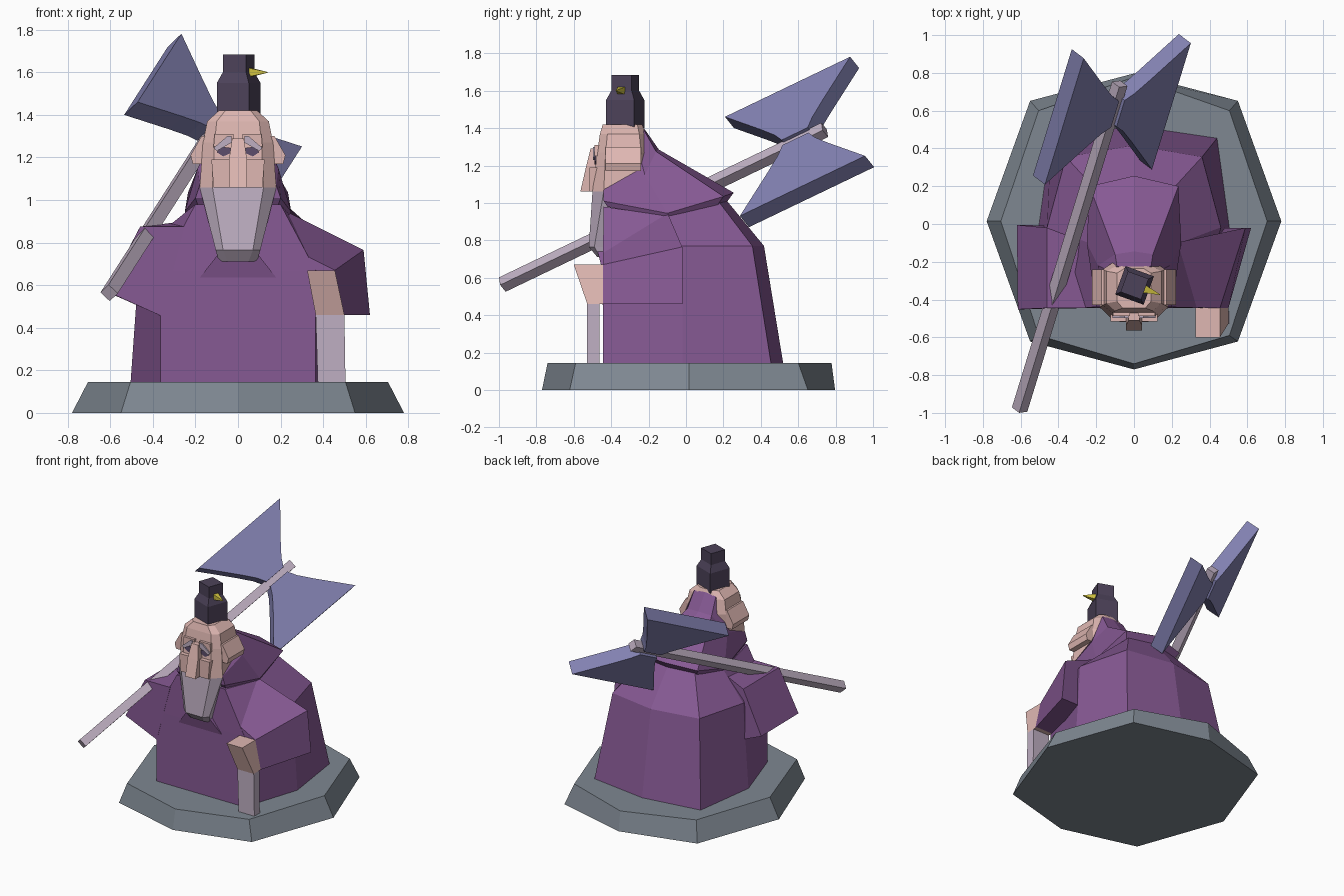
import bpy, bmesh, math
from mathutils import Vector, Matrix

if "Cube" in bpy.data.objects:
    bpy.data.objects.remove(bpy.data.objects["Cube"])


def mat(name, r, g, b):
    m = bpy.data.materials.new(name)
    m.diffuse_color = (r, g, b, 1)
    m.use_nodes = True
    m.node_tree.nodes["Principled BSDF"].inputs["Base Color"].default_value = m.diffuse_color
    return m


STONE = mat("slate_stone", .21, .245, .285)
ROBE = mat("purple_cloth", .24, .10, .295)
STEEL = mat("blue_steel", .225, .22, .44)
LILAC = mat("pale_lilac", .52, .43, .54)
SKIN = mat("skin", .74, .475, .445)
FEATHER = mat("dark_feather", .073, .055, .10)
YELLOW = mat("beak_yellow", .62, .53, .05)
IRIS = mat("eye_purple", .11, .075, .15)


def finish(name, bm, material):
    bmesh.ops.recalc_face_normals(bm, faces=bm.faces)
    me = bpy.data.meshes.new(name)
    bm.to_mesh(me)
    bm.free()
    me.materials.append(material)
    ob = bpy.data.objects.new(name, me)
    bpy.context.collection.objects.link(ob)
    return ob


def loft(name, rings, material):
    """Skin equal-length rings of points and cap both ends."""
    bm = bmesh.new()
    rows = [[bm.verts.new(p) for p in ring] for ring in rings]
    n = len(rows[0])
    for a, b in zip(rows, rows[1:]):
        for i in range(n):
            j = (i + 1) % n
            bm.faces.new((a[i], a[j], b[j], b[i]))
    bm.faces.new(rows[0])
    bm.faces.new(rows[-1])
    return finish(name, bm, material)


def mirror_ring(half, z=None):
    """Right half of a ring, front to back, completed across x = 0."""
    pts = [(*p, z) if z is not None else p for p in half]
    return pts + [(-p[0], *p[1:]) for p in reversed(pts) if p[0] > 1e-6]


def extrude_y(name, profile, y0, y1, material):
    return loft(name, [[(x, y, z) for x, z in profile] for y in (y0, y1)], material)


def square(h):
    return [(-h, -h), (h, -h), (h, h), (-h, h)]


# Stone plinth
def plinth_ring(a, b, f, c, d, g, z):
    pts = [(0, f), (b, c), (a, .015), (b, d), (0, g)]
    return [(x, y, z) for x, y in pts] + [(-x, y, z) for x, y in pts[3:0:-1]]


loft("plinth", [plinth_ring(.78, .55, -.77, -.622, .652, .797, 0),
                plinth_ring(.705, .505, -.74, -.59, .60, .778, .145)], STONE)

# Robe body
loft("robe", [
    mirror_ring([(.365, -.445), (.505, -.018), (.44, .455), (0, .52)], .14),
    mirror_ring([(.365, -.445, .67), (.46, -.018, .77), (.36, .355, .77), (0, .417, .77)]),
    mirror_ring([(.2, -.44, .98), (.24, -.1, .93), (.2, .18, 1.0), (0, .22, 1.01)]),
], ROBE)
loft("robe_fold", [
    mirror_ring([(.18, -.446), (.18, -.40)], .635),
    mirror_ring([(.09, -.475), (.09, -.40)], .75),
    mirror_ring([(.12, -.446), (.12, -.40)], .93)], ROBE)

# Shoulder cape rising behind the head
loft("cape", [
    mirror_ring([(.19, -.42, .98), (.235, -.1, .915), (.21, .17, .99), (0, .215, 1.0)]),
    mirror_ring([(.2, -.44, 1.01), (.25, -.1, .945), (.235, .2, 1.035), (0, .255, 1.055)]),
    mirror_ring([(.18, -.44, 1.07), (.19, -.22, 1.15), (.1, -.16, 1.275), (0, -.145, 1.285)]),
    mirror_ring([(.12, -.40, 1.12), (.13, -.25, 1.26), (.09, -.225, 1.39), (0, -.225, 1.40)]),
], ROBE)

# Right sleeve reaching to the staff
loft("staff_sleeve", [
    [(.22, -.1, .95), (.59, -.02, .765), (.62, -.02, .46), (.30, -.02, .46)],
    [(.20, -.44, .80), (.455, -.445, .67), (.50, -.445, .46), (.30, -.445, .46)]], ROBE)
# Left sleeve raised to the axe
loft("axe_sleeve", [
    [(-.25, -.1, .90), (-.46, -.02, .875), (-.62, -.005, .57), (-.36, -.01, .46)],
    [(-.25, -.445, .875), (-.46, -.445, .875), (-.615, -.452, .57), (-.36, -.446, .455)]], ROBE)

# Hand and short staff
loft("staff_hand", [
    [(.325, -.60, .67), (.455, -.60, .67), (.455, -.43, .67), (.325, -.43, .67)],
    [(.365, -.528, .46), (.50, -.528, .46), (.50, -.43, .46), (.365, -.43, .46)]], SKIN)
loft("staff", [
    [(.365, -.528, .46), (.50, -.528, .46), (.50, -.463, .46), (.365, -.463, .46)],
    [(.375, -.528, .14), (.505, -.528, .14), (.505, -.463, .14), (.375, -.463, .14)]], LILAC)

# Head, beard, nose and ears
CHIN = [(.12, -.50), (.18, -.44), (.175, -.26), (.09, -.2)]
loft("head", [
    mirror_ring(CHIN, 1.06),
    mirror_ring([(.11, -.475), (.165, -.43), (.165, -.24), (.09, -.19)], 1.27),
    mirror_ring([(.10, -.46), (.145, -.42), (.145, -.25), (.08, -.215)], 1.37),
    mirror_ring([(.06, -.445), (.09, -.41), (.09, -.26), (.05, -.235)], 1.42)], SKIN)
loft("beard", [
    mirror_ring(CHIN, 1.06),
    mirror_ring([(.07, -.52), (.105, -.49), (.10, -.40), (.06, -.36)], .765),
    mirror_ring([(.05, -.475), (.09, -.46), (.09, -.40), (.06, -.36)], .712)], LILAC)
loft("nose", [
    mirror_ring([(.042, -.565), (.042, -.46)], 1.06),
    mirror_ring([(.042, -.535), (.042, -.45)], 1.19),
    mirror_ring([(.028, -.51), (.028, -.44)], 1.29)], SKIN)
for s, side in ((1, "right"), (-1, "left")):
    def sided(pts):
        return [(s * x, z) for x, z in pts]
    extrude_y(side + "_ear", sided([(.14, 1.30), (.172, 1.30), (.223, 1.21), (.212, 1.17), (.14, 1.17)]),
              -.43, -.24, SKIN)
    extrude_y(side + "_cheek", sided([(.03, 1.19), (.125, 1.19), (.115, 1.06), (.03, 1.06)]),
              -.515, -.46, SKIN)
    extrude_y(side + "_eye", sided([(.035, 1.245), (.075, 1.25), (.10, 1.225), (.07, 1.205), (.035, 1.22)]),
              -.488, -.481, IRIS)
    extrude_y(side + "_eyebrow", sided([(.03, 1.30), (.05, 1.30), (.115, 1.245), (.10, 1.23), (.03, 1.27)]),
              -.497, -.488, LILAC)
    extrude_y(side + "_brow_base", sided([(.02, 1.31), (.11, 1.31), (.115, 1.25), (.02, 1.27)]),
              -.488, -.44, SKIN)

# Bird perched on the head, turned to one side
bird = [loft("bird", [[(x, y, z) for x, y in square(h)] for h, z in
                      ((.08, 1.40), (.08, 1.55), (.058, 1.60), (.058, 1.685))], FEATHER),
        loft("beak", [[(.05, y, 1.60 + z) for y, z in square(.022)],
                      [(.143, y, 1.60 + z) for y, z in square(.002)]], YELLOW)]
for ob in bird:
    ob.matrix_world = Matrix.Translation((.003, -.325, 0)) @ Matrix.Rotation(math.radians(-20), 4, 'Z')

# Double axe in its own frame: x along the handle, y across the blades
tail, tip = Vector((-.605, -.982, .563)), Vector((-.075, .742, 1.39))
u = (tip - tail).normalized()
v = Vector((.727, .108, -.675))
v = (v - u * v.dot(u)).normalized()
w = u.cross(v)
frame = Matrix((u, v, w)).transposed().to_4x4()
frame.translation = Vector((-.117, .607, 1.326))
back = -(frame.translation - tail).length
front = (tip - frame.translation).length
axe = [loft("axe_handle", [[(x, a, b) for a, b in square(.03)] for x in (back, front)], LILAC)]
half = [(.08, .02), (.115, .08), (.19, .17), (.385, .39)]
for s, name in ((1, "lower_blade"), (-1, "upper_blade")):
    outline = half + [(-a, b) for a, b in reversed(half)]
    axe.append(loft(name, [[(a, s * b, z) for a, b in outline] for z in (-.05, .05)], STEEL))
for ob in axe:
    ob.matrix_world = frame
